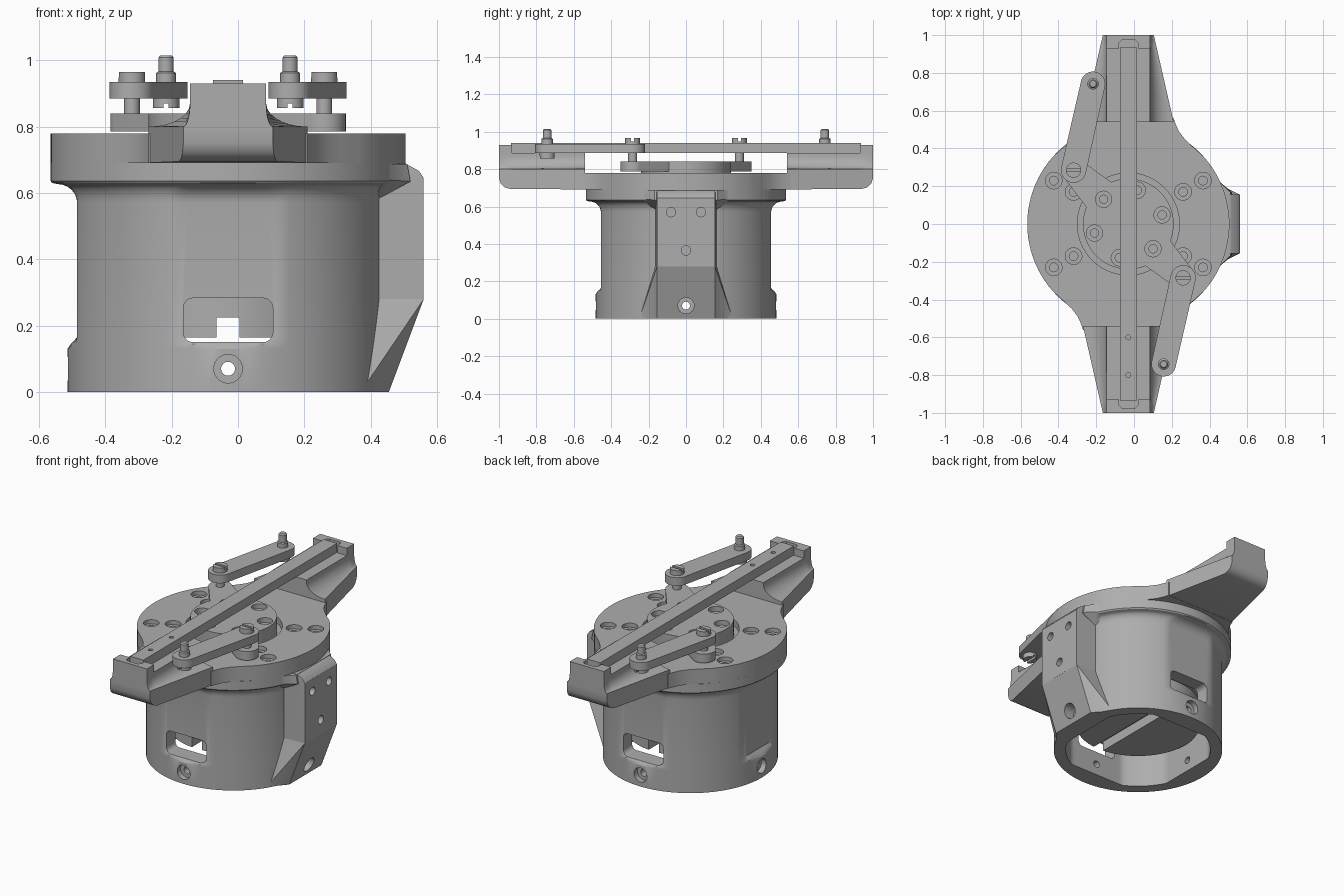
import bpy, bmesh
from math import sin, cos, pi, radians
from mathutils import Matrix, Vector
from mathutils.geometry import convex_hull_2d

if "Cube" in bpy.data.objects:
    bpy.data.objects.remove(bpy.data.objects["Cube"])

AXIS = -0.03          # x position of the turning axis; parts are built around it
GREY = (0.42, 0.42, 0.42, 1)
mat = bpy.data.materials.new("metal grey")
mat.use_nodes = True
mat.diffuse_color = GREY
mat.node_tree.nodes["Principled BSDF"].inputs["Base Color"].default_value = GREY


# ---------- helpers ----------
def finish(name, bm):
    bmesh.ops.recalc_face_normals(bm, faces=bm.faces)
    me = bpy.data.meshes.new(name)
    bm.to_mesh(me)
    bm.free()
    ob = bpy.data.objects.new(name, me)
    ob.location.x = AXIS
    me.materials.append(mat)
    bpy.context.collection.objects.link(ob)
    return ob


def circle(r, x=0, y=0, n=64):
    return [(x + r * cos(2 * pi * i / n), y + r * sin(2 * pi * i / n)) for i in range(n)]


def flatted(r, flat, n=144):
    """Circle of radius r with a flat on each of the four sides."""
    pts = []
    for x, y in circle(1, n=n):
        k = min(r, flat / max(abs(x), abs(y)))
        pts.append((x * k, y * k))
    return pts


def rect(x0, x1, y0, y1):
    return [(x0, y0), (x1, y0), (x1, y1), (x0, y1)]


def hull(pts):
    return [pts[i] for i in convex_hull_2d([Vector(p) for p in pts])]


def loft(bm, rings, m=Matrix()):
    """Skin a list of equal-length closed rings and cap both ends."""
    vs = [[bm.verts.new(m @ Vector(p)) for p in ring] for ring in rings]
    n = len(vs[0])
    for a, b in zip(vs, vs[1:]):
        for i in range(n):
            bm.faces.new((a[i], a[(i + 1) % n], b[(i + 1) % n], b[i]))
    bm.faces.new(vs[0])
    bm.faces.new(vs[-1])


def prism(bm, pts, z0, z1, m=Matrix()):
    loft(bm, [[(x, y, z) for x, y in pts] for z in (z0, z1)], m)


def solid(name, *prisms):
    bm = bmesh.new()
    for p in prisms:
        prism(bm, *p)
    return finish(name, bm)


def hull_solid(name, half):
    """Convex solid from points mirrored across y."""
    bm = bmesh.new()
    for x, y, z in half:
        for s in (-1, 1):
            bm.verts.new((x, s * y, z))
    res = bmesh.ops.convex_hull(bm, input=bm.verts)
    junk = {g for g in res["geom_interior"] if isinstance(g, bmesh.types.BMVert)}
    bmesh.ops.delete(bm, geom=list(junk), context="VERTS")
    return finish(name, bm)


def combine(target, other, op="DIFFERENCE"):
    mod = target.modifiers.new("cut", "BOOLEAN")
    mod.operation, mod.solver, mod.object = op, "EXACT", other
    mod.use_self = True
    other.hide_render = True
    bpy.context.view_layer.update()
    bpy.context.view_layer.objects.active = target
    bpy.ops.object.modifier_apply(modifier=mod.name)
    bpy.data.objects.remove(other)


def radial(turn, z, y=0):
    """Matrix that points a prism outwards from the axis."""
    return (Matrix.Rotation(turn, 4, "Z") @ Matrix.Translation((0, y, z))
            @ Matrix.Rotation(pi / 2, 4, "Y"))


# ---------- housing: round foot, flatted body, filleted flange ----------
rings = [(0, 0.484, 0.484), (0.13, 0.484, 0.484), (0.145, 0.484, 0.474), (0.165, 0.484, 0.455)]
for i in range(7):
    t = radians(15 * i)
    e = 0.06 * (1 - cos(t))
    rings.append((0.57 + 0.057 * sin(t), 0.484 + 0.6 * e, 0.455 + e))
rings += [(0.63, 0.53, 0.53), (0.636, 0.535, 0.535), (0.69, 0.535, 0.535)]
bm = bmesh.new()
loft(bm, [[(x, y, z) for x, y in flatted(r, f)] for z, r, f in rings])
housing = finish("housing", bm)

# side boss: straight block, flared sloping foot, flare into the flange
block = [(x, 0.155, z) for x, z in ((0.59, 0.279), (0.59, 0.645), (0.575, 0.667), (0.535, 0.689))]
block += [(0.43, 0.165, 0.279), (0.43, 0.165, 0.689)]
foot = [(0.59, 0.155, 0.28), (0.43, 0.165, 0.28), (0.485, 0.155, 0), (0.4, 0.25, 0),
        (0.38, 0.15, 0), (0.38, 0.15, 0.28)]
flare = [(0.44, 0.16, 0.575), (0.47, 0.235, 0.64), (0.47, 0.235, 0.688),
         (0.55, 0.168, 0.635), (0.54, 0.168, 0.688), (0.42, 0.1, 0.688)]
for part in (block, foot, flare):
    combine(housing, hull_solid("boss", part), "UNION")

# hollow underside with four inner flats
combine(housing, solid("hollow", (flatted(0.415, 0.37), -0.1, 0.295)))

# windows, cross screw holes and boss holes
window = hull([p for x in (-0.105, 0.105) for z in (0.18, 0.253)
               for p in circle(0.03, x, z, 24)])
cuts = []
for turn in (0, pi):
    cuts.append((window, 0.335, 0.7,
                 Matrix.Rotation(turn, 4, "Z") @ Matrix.Rotation(pi / 2, 4, "X")))
for i in range(4):
    m = radial(i * pi / 2, 0.07)
    cuts.append((circle(0.021, n=24), 0.3, 0.46, m))
    cuts.append((circle(0.043, n=32), 0.45, 0.7, m))
for y, z in ((-0.08, 0.57), (0.08, 0.57), (0, 0.365)):
    cuts.append((circle(0.025, n=24), 0.54, 0.7, radial(0, z, y)))
combine(housing, solid("housing_cuts", *cuts))

# inner core hanging in the hollow, with a channel from front to back
core = solid("inner_core", (circle(0.355, n=96), 0.165, 0.3))
combine(core, solid("channel", (rect(-0.035, 0.035, -0.5, 0.5), 0.1, 0.225)))

# ---------- top plate: disc blending into two wings ----------
quarter = [(0.535 * cos(radians(a)), 0.535 * sin(radians(a))) for a in range(0, 45, 3)]
quarter += [(0.34, 0.41), (0.30, 0.448), (0.268, 0.49), (0.25, 0.53), (0.24, 0.56)]
half = quarter + [(-x, y) for x, y in reversed(quarter)]
outline = half + [(x, -y) for x, y in reversed(half[1:-1])]
top_plate = solid("top_plate", (outline, 0.69, 0.78))
cuts = [(circle(0.27), 0.74, 0.9)]
for sx in (-1, 1):
    for sy in (-1, 1):
        for x, y in ((0.395, 0.23), (0.29, 0.17)):
            cuts.append((circle(0.044, sx * x, sy * y, 32), 0.755, 0.9))
            cuts.append((circle(0.023, sx * x, sy * y, 24), 0.72, 0.8))
combine(top_plate, solid("plate_cuts", *cuts))


# wing: wide base, concave flanks, narrow rail seat on top
def wing_ring(y, bottom, s):
    w = 0.24 - (y - 0.54) / 0.46 * 0.105
    side = [(w, bottom), (w, 0.795)]
    for i in range(8):
        t = radians(90 * i / 7)
        side.append((w - (w - 0.115) * sin(t), 0.87 - 0.07 * cos(t)))
    side.append((0.115, 0.885))
    return [(x, s * y, z) for x, z in side + [(-x, z) for x, z in reversed(side)]]


for s, tag in ((-1, "front"), (1, "back")):
    bm = bmesh.new()
    loft(bm, [wing_ring(y, z, s) for y, z in
              ((0.54, 0.691), (0.945, 0.695), (0.97, 0.703), (0.99, 0.722), (1.0, 0.75))])
    finish(tag + "_wing", bm)
    # end stop with a notch for the rail
    cap = [(0.115, 0.93), (0.115, 1), (-0.115, 1), (-0.115, 0.93),
           (-0.05, 0.93), (-0.05, 0.96), (-0.035, 0.975), (0.035, 0.975),
           (0.05, 0.96), (0.05, 0.93)]
    solid(tag + "_end_stop", ([(x, s * y) for x, y in cap], 0.885, 0.93))

# ---------- sliding rail ----------
rail = solid("rail", (rect(-0.045, 0.045, -0.935, 0.935), 0.885, 0.94))
combine(rail, solid("rail_holes", *[(circle(0.013, 0, y, 20), 0.9, 1) for y in (-0.6, -0.8)]))

# ---------- rotor disc with two ears ----------
rotor = solid("rotor", (circle(0.24), 0.735, 0.84))
for s in (-1, 1):
    ear = hull(circle(0.065, s * 0.29, -s * 0.285, 40) + circle(0.1, s * 0.12, -s * 0.12, 40))
    combine(rotor, solid("ear", (ear, 0.786, 0.84)), "UNION")
cuts = []
for i in range(6):
    a = radians(15 + 60 * i)
    x, y = 0.185 * cos(a), 0.185 * sin(a)
    cuts.append((circle(0.043, x, y, 32), 0.81, 0.9))
    cuts.append((circle(0.022, x, y, 24), 0.77, 0.82))
combine(rotor, solid("rotor_cuts", *cuts))

# ---------- links, pivot screws and pins ----------
for s, tag in ((-1, "right"), (1, "left")):
    ax, ay, bx, by = s * 0.29, -s * 0.285, s * 0.187, -s * 0.742
    link = hull(circle(0.067, ax, ay, 48) + circle(0.065, bx, by, 48))
    solid(tag + "_link", (link, 0.885, 0.935))
    # slotted screw joining link and rotor ear
    screw = solid(tag + "_pivot_head", (circle(0.04, ax, ay, 40), 0.93, 0.965))
    combine(screw, solid("slot", (rect(ax - 0.06, ax + 0.06, ay - 0.008, ay + 0.008), 0.948, 1)))
    solid(tag + "_pivot_shank", (circle(0.024, ax, ay, 32), 0.835, 0.89))
    # pin with slotted head below the link
    head = solid(tag + "_pin_head", (circle(0.04, bx, by, 40), 0.856, 0.886))
    combine(head, solid("slot", (rect(bx - 0.008, bx + 0.008, by - 0.06, by + 0.06), 0.8, 0.87)))
    bm = bmesh.new()
    loft(bm, [[(x, y, z) for x, y in circle(r, bx, by, 32)] for r, z in
              ((0.03, 0.93), (0.03, 0.962), (0.023, 0.966), (0.023, 1.008), (0.017, 1.015))])
    finish(tag + "_pin", bm)

# ---------- smooth rounded surfaces, keep machined edges ----------
for ob in bpy.context.collection.objects:
    if ob.type == "MESH" and mat.name in ob.data.materials:
        bpy.ops.object.select_all(action="DESELECT")
        ob.select_set(True)
        bpy.context.view_layer.objects.active = ob
        bpy.ops.object.shade_smooth_by_angle(angle=radians(30))
